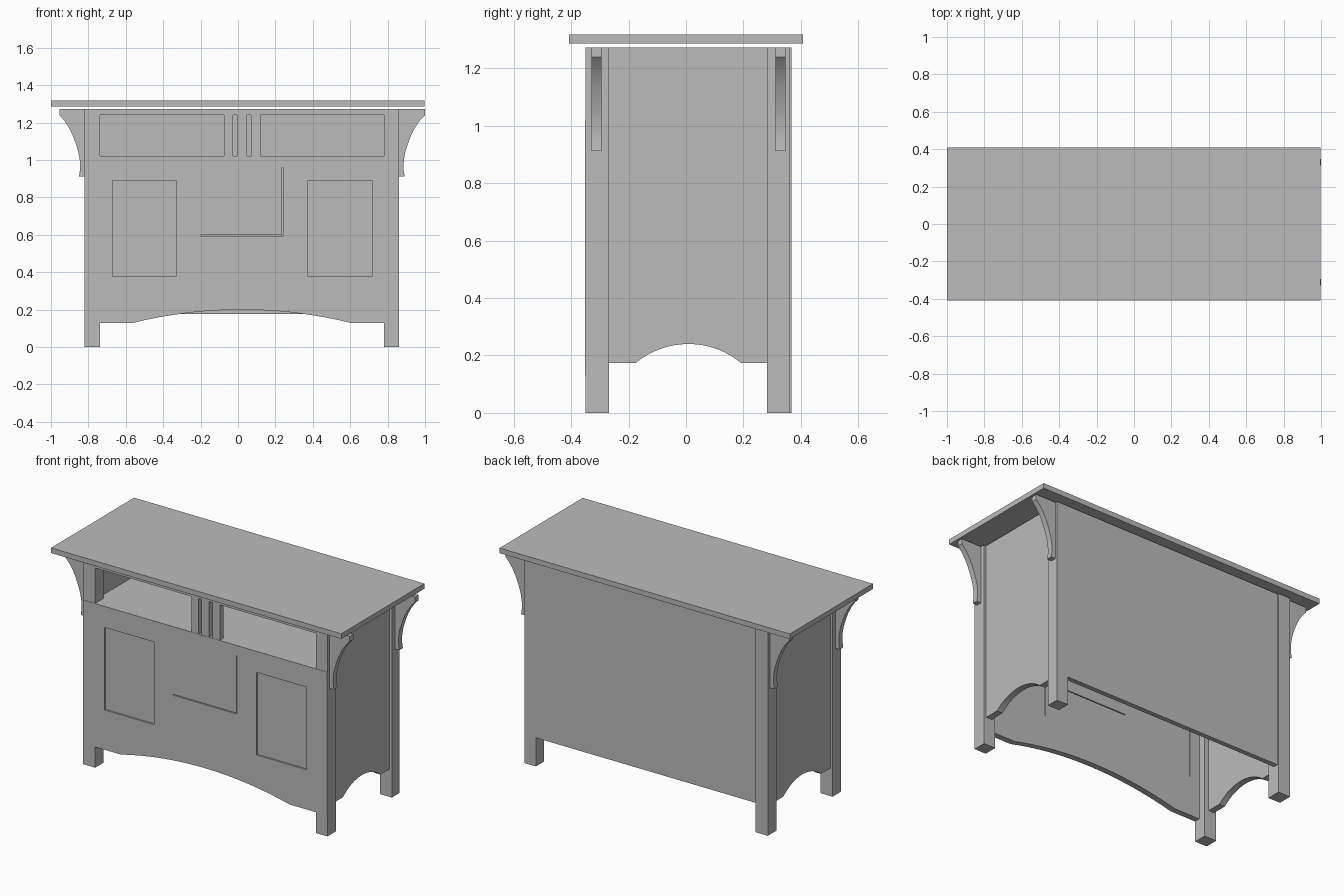
import bpy
import bmesh
import math
from mathutils import Vector

cube = bpy.data.objects.get("Cube")
if cube:
    bpy.data.objects.remove(cube, do_unlink=True)

grey = bpy.data.materials.new("plain_grey")
grey.use_nodes = True
grey.diffuse_color = (0.5, 0.5, 0.5, 1)
grey.node_tree.nodes["Principled BSDF"].inputs["Base Color"].default_value = (0.5, 0.5, 0.5, 1)


def prism(name, outline, axis, lo, hi):
    """Extrude an outline along x (outline is y, z) or along y (outline is x, z)."""
    def place(p, d):
        return Vector((d, p[0], p[1])) if axis == "x" else Vector((p[0], d, p[1]))
    bm = bmesh.new()
    face = bm.faces.new([bm.verts.new(place(p, lo)) for p in outline])
    res = bmesh.ops.extrude_face_region(bm, geom=[face])
    verts = [g for g in res["geom"] if isinstance(g, bmesh.types.BMVert)]
    bmesh.ops.translate(bm, verts=verts, vec=place((0, 0), hi - lo))
    bmesh.ops.recalc_face_normals(bm, faces=bm.faces)
    mesh = bpy.data.meshes.new(name)
    bm.to_mesh(mesh)
    bm.free()
    mesh.materials.append(grey)
    obj = bpy.data.objects.new(name, mesh)
    bpy.context.collection.objects.link(obj)
    return obj


def box(name, x, y, z):
    outline = [(x[0], z[0]), (x[1], z[0]), (x[1], z[1]), (x[0], z[1])]
    return prism(name, outline, "y", y[0], y[1])


def arch(start, end, base, rise, steps=16):
    """Circular arc over a chord, from start to end."""
    half, mid = (end - start) / 2, (start + end) / 2
    r = (half * half + rise * rise) / (2 * rise)
    a = math.asin(half / r)
    angles = [-a + 2 * a * i / steps for i in range(steps + 1)]
    return [(mid + r * math.sin(t), base + rise - r + r * math.cos(t)) for t in angles]


def cut(target, cutter):
    cutter.hide_render = True
    mod = target.modifiers.new("cut", "BOOLEAN")
    mod.operation = "DIFFERENCE"
    mod.solver = "EXACT"
    mod.object = cutter
    bpy.context.view_layer.objects.active = target
    bpy.ops.object.modifier_apply(modifier=mod.name)
    bpy.data.objects.remove(cutter, do_unlink=True)


LEFT, RIGHT, FRONT, TOP = -0.82, 0.86, -0.35, 1.272

# Table top, floating slightly above the body
box("table_top", (-1, 0.996), (-0.408, 0.408), (1.286, 1.318))

# Legs
for side, x in (("right", (LEFT, -0.737)), ("left", (0.78, RIGHT))):
    back = 0.368 if side == "right" else 0.36
    box("front_leg_" + side, x, (FRONT, -0.268), (0, TOP))
    box("back_leg_" + side, x, (0.282, back), (0, TOP))

# Side panels with an arched lower edge
side_outline = ([(-0.268, 0.173)] + arch(-0.176, 0.193, 0.173, 0.067)
                + [(0.282, 0.173), (0.282, TOP), (-0.268, TOP)])
prism("side_panel_right", side_outline, "x", LEFT + 0.015, LEFT + 0.055)
prism("side_panel_left", side_outline, "x", RIGHT - 0.055, RIGHT - 0.015)

# Back panel and shelf
box("back_panel", (-0.737, 0.78), (0.33, 0.36), (0.178, TOP))
box("shelf", (LEFT + 0.05, RIGHT - 0.05), (FRONT + 0.01, 0.335), (0.99, 1.021))

# Front panel with a wide arched lower edge
front_outline = ([(LEFT, 0.13)] + arch(-0.56, 0.6, 0.13, 0.07)
                 + [(RIGHT, 0.13), (RIGHT, 1.021), (LEFT, 1.021)])
front = prism("front_panel", front_outline, "y", FRONT - 0.002, FRONT + 0.035)

# Recessed door panels
for name, x0, x1 in (("right", -0.67, -0.332), ("left", 0.375, 0.716)):
    z = (0.377, 0.89)
    cut(front, box("cutter", (x0, x1), (-0.5, -0.2), z))
    box("door_panel_" + name, (x0, x1), (FRONT + 0.008, FRONT + 0.03), z)

# Narrow L-shaped slit between the doors
slit = [(-0.2, 0.595), (0.241, 0.595), (0.241, 0.96),
        (0.236, 0.96), (0.236, 0.6), (-0.2, 0.6)]
cut(front, prism("cutter", slit, "y", -0.5, -0.2))

# Rail and uprights framing the open compartments
box("front_rail", (-0.737, 0.78), (FRONT, FRONT + 0.035), (1.241, TOP))
for i, x in enumerate(((-0.075, -0.028), (-0.005, 0.046), (0.07, 0.12))):
    box("upright_%d" % (i + 1), x, (FRONT, FRONT + 0.035), (1.021, 1.241))

# Curved brackets under the overhanging top
curve = [(0.135, 1.24), (0.108, 1.21), (0.085, 1.175), (0.065, 1.135),
         (0.048, 1.09), (0.034, 1.045), (0.026, 1.0), (0.024, 0.955), (0.03, 0.912)]
for side, base, sign, grow in (("right", LEFT, -1, 1), ("left", RIGHT, 1, 1.03)):
    pts = [(0, TOP), (0.135, TOP)] + curve + [(0, 0.912)]
    outline = [(base + sign * d * grow, z) for d, z in pts]
    for end, y in (("front", (-0.33, -0.295)), ("back", (0.312, 0.347))):
        obj = prism("bracket_%s_%s" % (end, side), outline, "y", y[0], y[1])
        bpy.ops.object.select_all(action="DESELECT")
        obj.select_set(True)
        bpy.context.view_layer.objects.active = obj
        bpy.ops.object.shade_smooth_by_angle(angle=math.radians(30))
